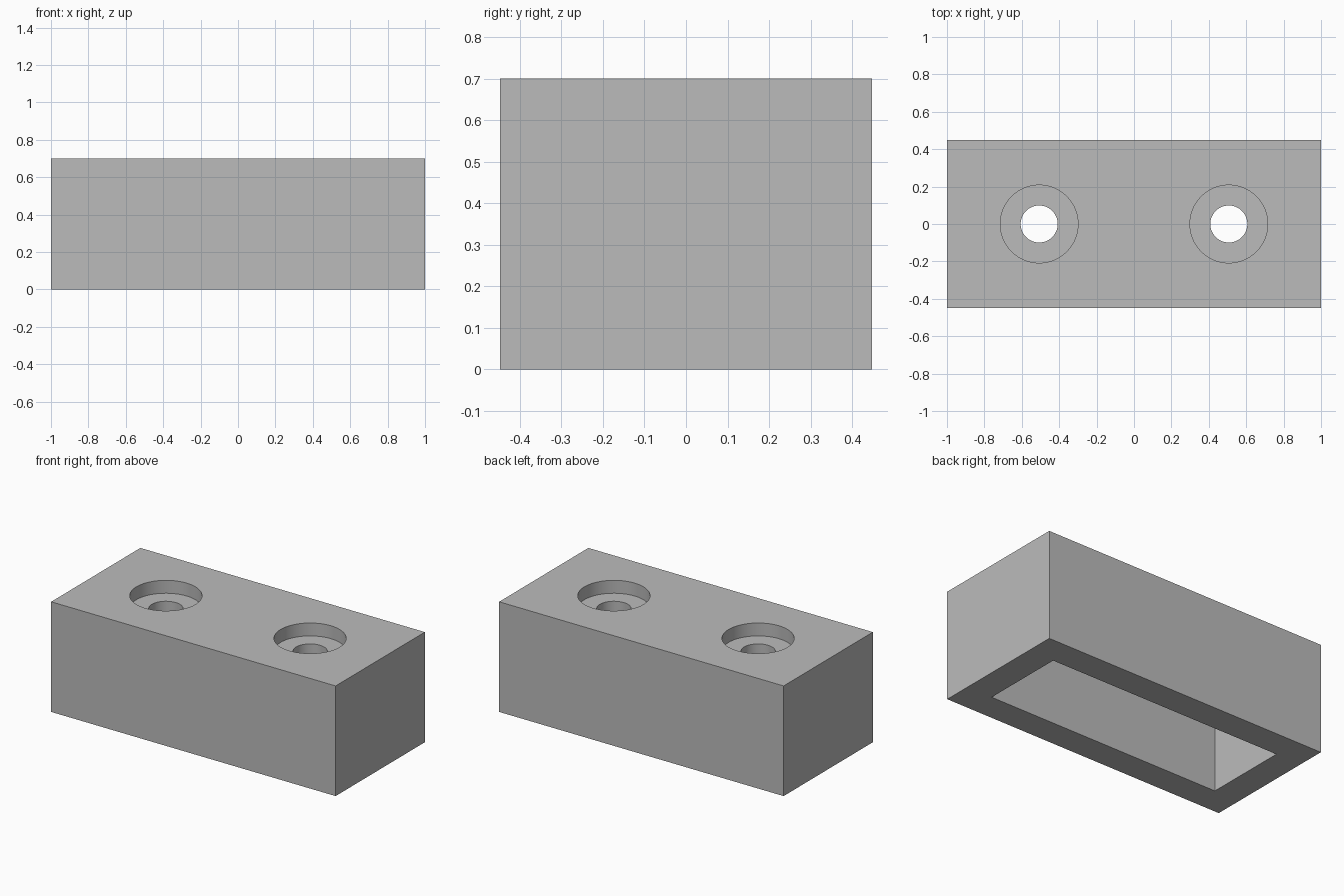
import bpy
import bmesh
from mathutils import Matrix

WIDTH, DEPTH, HEIGHT = 2.0, 0.896, 0.70
WALL = 0.178            # side walls and roof
HOLE_X = 0.507

old = bpy.data.objects.get("Cube")
if old:
    bpy.data.objects.remove(old, do_unlink=True)

# Plain grey material
grey = bpy.data.materials.new("grey")
grey.use_nodes = True
colour = (0.50, 0.50, 0.50, 1)
grey.diffuse_color = colour
grey.node_tree.nodes["Principled BSDF"].inputs["Base Color"].default_value = colour


def finish(name, bm):
    mesh = bpy.data.meshes.new(name)
    bm.to_mesh(mesh)
    bm.free()
    mesh.materials.append(grey)
    obj = bpy.data.objects.new(name, mesh)
    bpy.context.collection.objects.link(obj)
    return obj


def box(name, size, z_low):
    bm = bmesh.new()
    bmesh.ops.create_cube(bm, size=1)
    bmesh.ops.scale(bm, vec=size, verts=bm.verts)
    bmesh.ops.translate(bm, vec=(0, 0, z_low + size[2] / 2), verts=bm.verts)
    return finish(name, bm)


def cylinder(name, x, radius, z_low, z_high):
    bm = bmesh.new()
    bmesh.ops.create_cone(bm, cap_ends=True, segments=64, radius1=radius, radius2=radius,
                          depth=z_high - z_low,
                          matrix=Matrix.Translation((x, 0, (z_low + z_high) / 2)))
    return finish(name, bm)


# Block, hollow underneath, with two counterbored screw holes
block = box("mounting_block", (WIDTH, DEPTH, HEIGHT), 0)
roof = HEIGHT - WALL
cutters = [box("cavity_cutter", (WIDTH - 2 * WALL, DEPTH - 2 * WALL, roof + 0.1), -0.1)]
for side, x in (("left", HOLE_X), ("right", -HOLE_X)):
    cutters.append(cylinder(side + "_counterbore_cutter", x, 0.208, HEIGHT - 0.082, HEIGHT + 0.1))
    cutters.append(cylinder(side + "_screw_hole_cutter", x, 0.099, roof - 0.1, HEIGHT + 0.2))

for cutter in cutters:
    cut = block.modifiers.new(cutter.name, "BOOLEAN")
    cut.operation = "DIFFERENCE"
    cut.solver = "EXACT"
    cut.object = cutter

# Apply the cuts, then drop the cutters
bpy.context.view_layer.objects.active = block
block.select_set(True)
for name in [m.name for m in block.modifiers]:
    bpy.ops.object.modifier_apply(modifier=name)
for cutter in cutters:
    bpy.data.objects.remove(cutter, do_unlink=True)

# Smooth hole walls, sharp edges elsewhere
bpy.ops.object.shade_smooth_by_angle(angle=0.5)
